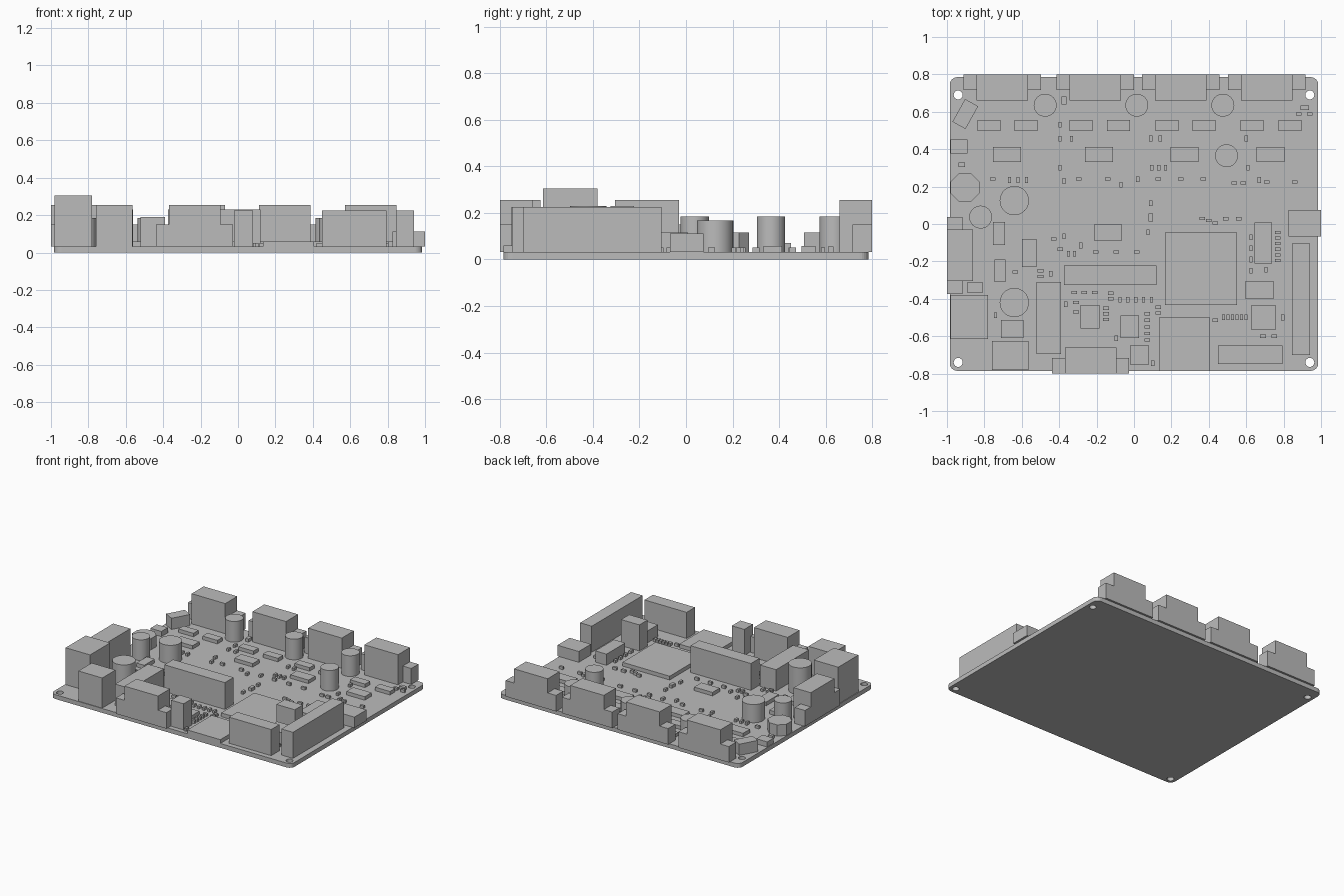
import bpy, bmesh, math
from mathutils import Matrix, Vector

cube = bpy.data.objects.get("Cube")
if cube:
    bpy.data.objects.remove(cube, do_unlink=True)

BOARD_TOP = 0.032

# single plain grey for the whole assembly
grey = bpy.data.materials.new("plain_grey")
grey.use_nodes = True
grey.diffuse_color = (0.5, 0.5, 0.5, 1)
grey.node_tree.nodes["Principled BSDF"].inputs["Base Color"].default_value = grey.diffuse_color


def finish(name, bm):
    mesh = bpy.data.meshes.new(name)
    bm.to_mesh(mesh)
    bm.free()
    mesh.materials.append(grey)
    obj = bpy.data.objects.new(name, mesh)
    bpy.context.collection.objects.link(obj)
    return obj


def add_block(bm, x, y, width, depth, top, bottom=BOARD_TOP):
    place = Matrix.Translation((x, y, (top + bottom) / 2))
    scale = Matrix.Diagonal((width, depth, top - bottom, 1))
    return bmesh.ops.create_cube(bm, size=1, matrix=place @ scale)["verts"]


def block(name, x, y, width, depth, top):
    bm = bmesh.new()
    add_block(bm, x, y, width, depth, top)
    return finish(name, bm)


def span(name, left, right, front, back, top):
    return block(name, (left + right) / 2, (front + back) / 2, right - left, back - front, top)


def cylinder(name, x, y, radius, top, sides=40, bottom=BOARD_TOP, turn=0):
    bm = bmesh.new()
    place = Matrix.Translation((x, y, (top + bottom) / 2)) @ Matrix.Rotation(turn, 4, "Z")
    bmesh.ops.create_cone(bm, cap_ends=True, segments=sides, radius1=radius,
                          radius2=radius, depth=top - bottom, matrix=place)
    if sides > 8:
        for face in bm.faces:
            face.smooth = abs(face.normal.z) < 0.5
        for edge in bm.edges:
            edge.smooth = edge.calc_face_angle(0) < 0.6
    return finish(name, bm)


def connector(name, x, y, angle):
    """Tall housing with low wings; the origin is on its outer face."""
    bm = bmesh.new()
    add_block(bm, 0, -0.07, 0.275, 0.14, 0.255)
    for side in (-1, 1):
        add_block(bm, side * 0.172, -0.042, 0.069, 0.084, 0.15)
    obj = finish(name, bm)
    obj.location = (x, y, 0)
    obj.rotation_euler.z = angle


def tiny_row(name, x, y, count=1, step_x=0.0, step_y=0.0, flat=False):
    """A run of very small surface parts."""
    bm = bmesh.new()
    width, depth = (0.03, 0.017) if flat else (0.017, 0.03)
    for i in range(count):
        add_block(bm, x + i * step_x, y + i * step_y, width, depth, 0.052)
    finish(name, bm)


# circuit board with rounded corners and four drilled holes
bm = bmesh.new()
add_block(bm, 0, 0, 1.97, 1.57, BOARD_TOP, 0)
upright = [e for e in bm.edges if abs((e.verts[0].co - e.verts[1].co).z) > 0.01]
bmesh.ops.bevel(bm, geom=upright, offset=0.04, segments=6, affect="EDGES", profile=0.5)
board = finish("circuit_board", bm)
for x in (-0.94, 0.94):
    for y in (-0.74, 0.69):
        cutter = cylinder("hole_cutter", x, y, 0.024, 0.1, 24, -0.1)
        cutter.hide_render = True
        cut = board.modifiers.new("hole", "BOOLEAN")
        cut.object, cut.solver = cutter, "EXACT"
        bpy.context.view_layer.objects.active = board
        bpy.ops.object.modifier_apply(modifier=cut.name)
        bpy.data.objects.remove(cutter, do_unlink=True)

# edge connectors
for i, x in enumerate((-0.704, -0.207, 0.25, 0.71)):
    connector(f"rear_connector_{i}", x, 0.8, 0)
connector("front_connector", -0.232, -0.8, math.pi)
connector("side_connector", -1, -0.168, math.pi / 2)

# tall sockets, headers and jacks
span("corner_jack", -0.98, -0.78, -0.615, -0.38, 0.305)
span("front_jack", -0.76, -0.565, -0.78, -0.625, 0.255)
span("upright_header", -0.52, -0.39, -0.695, -0.31, 0.19)
span("middle_header", -0.375, 0.12, -0.325, -0.223, 0.23)
span("small_front_header", -0.022, 0.08, -0.75, -0.65, 0.225)
span("wide_front_header", 0.45, 0.795, -0.748, -0.65, 0.225)
span("long_side_header", 0.845, 0.94, -0.7, -0.105, 0.225)
span("tall_inner_header", 0.595, 0.745, -0.4, -0.305, 0.225)
span("square_inner_block", 0.625, 0.76, -0.565, -0.435, 0.12)
span("narrow_inner_block", 0.645, 0.737, -0.21, 0.008, 0.115)
span("left_side_socket", 0.825, 1.0, -0.068, 0.075, 0.112)

# low packages
span("card_slot", 0.135, 0.405, -0.785, -0.5, 0.06)
span("main_processor", 0.165, 0.552, -0.433, -0.045, 0.06)
for i, x in enumerate((-0.775, -0.578, -0.283, -0.083, 0.176, 0.374, 0.63, 0.834)):
    block(f"rear_diode_{i}", x, 0.527, 0.123, 0.06, 0.058)
for i, x in enumerate((-0.68, -0.187, 0.27, 0.73)):
    block(f"driver_chip_{i}", x, 0.372, 0.15, 0.08, 0.058)
block("center_chip", -0.14, -0.045, 0.15, 0.085, 0.058)
block("memory_chip", -0.235, -0.495, 0.1, 0.125, 0.058)
block("clock_chip", -0.023, -0.55, 0.1, 0.12, 0.058)
block("power_chip", -0.65, -0.562, 0.12, 0.095, 0.06)
block("upper_diode", -0.722, -0.05, 0.065, 0.123, 0.06)
block("lower_diode", -0.717, -0.25, 0.06, 0.118, 0.06)
block("regulator", -0.56, -0.155, 0.08, 0.15, 0.06)
block("edge_fuse", -0.85, -0.34, 0.085, 0.055, 0.06)
block("edge_resistor", -0.936, 0.414, 0.09, 0.075, 0.07)
tilted = block("tilted_block", 0, 0, 0.08, 0.139, 0.115)
tilted.location = Vector((-0.902, 0.588, 0))
tilted.rotation_euler.z = math.radians(-29)

# capacitors and the eight-sided coil
cylinder("large_capacitor_front", -0.64, -0.42, 0.078, 0.23)
cylinder("large_capacitor_rear", -0.64, 0.125, 0.078, 0.167)
for i, (x, y) in enumerate(((-0.475, 0.635), (0.015, 0.635), (0.475, 0.635),
                            (0.495, 0.365), (-0.82, 0.037))):
    cylinder(f"small_capacitor_{i}", x, y, 0.061, 0.185)
cylinder("coil", -0.904, 0.195, 0.083, 0.115, 8, turn=math.pi / 8)

# tiny parts: rear half
block("rear_tiny_block", -0.375, 0.66, 0.026, 0.042, 0.055)
tiny_row("rear_left_tiny", -0.395, 0.455, count=2, step_y=0.075)
tiny_row("rear_left_tiny_single", -0.335, 0.455)
tiny_row("rear_mid_tiny", 0.09, 0.457, count=2, step_x=0.05)
tiny_row("rear_right_tiny", 0.6, 0.457)
tiny_row("rear_corner_tiny", 0.88, 0.588, count=2, step_x=0.06, flat=True)
block("rear_corner_block", 0.913, 0.622, 0.045, 0.024, 0.055)
block("left_edge_tiny", -0.92, 0.317, 0.035, 0.024, 0.055)
tiny_row("channel_a_tiny", -0.665, 0.235, count=3, step_x=0.045)
tiny_row("channel_a_flat", -0.755, 0.24, flat=True)
tiny_row("channel_b_tiny", -0.395, 0.3, count=2, step_x=0.02, step_y=-0.07)
tiny_row("channel_b_flat", -0.295, 0.24, count=2, step_x=0.155, flat=True)
tiny_row("channel_b_end", -0.07, 0.21, count=2, step_x=0.09, step_y=0.03)
tiny_row("channel_c_tiny", 0.095, 0.3, count=3, step_x=0.037)
tiny_row("channel_c_flat", 0.13, 0.24, count=3, step_x=0.12, flat=True)
tiny_row("channel_d_tiny", 0.61, 0.3, count=2, step_x=0.06, step_y=-0.065)
tiny_row("channel_d_flat", 0.535, 0.22, count=2, step_x=0.05, flat=True)
tiny_row("channel_d_end", 0.71, 0.225, count=2, step_x=0.15, flat=True)

# tiny parts: central band
block("center_tiny_block", 0.09, 0.034, 0.025, 0.042, 0.055)
tiny_row("center_tiny", 0.075, -0.045, count=2, step_x=0.015, step_y=0.155)
tiny_row("center_flat", 0.365, 0.03, count=3, step_x=0.035, step_y=-0.012, flat=True)
tiny_row("center_flat_right", 0.49, 0.028, count=2, step_x=0.07, flat=True)
tiny_row("center_left_flat", -0.43, -0.08, count=2, step_x=0.035, step_y=-0.055, flat=True)
tiny_row("center_left_tiny", -0.375, -0.065)
tiny_row("center_lower_tiny", -0.35, -0.16, count=2, step_x=0.032)
tiny_row("center_lower_single", -0.285, -0.115)
tiny_row("center_lower_flat", -0.205, -0.15, count=3, step_x=0.11, flat=True)
tiny_row("inner_right_tiny", 0.625, -0.07, count=4, step_y=-0.06)
tiny_row("outer_right_flat", 0.768, -0.045, count=6, step_y=-0.03, flat=True)
tiny_row("right_low_tiny", 0.705, -0.245)
tiny_row("left_low_flat", -0.5, -0.25, count=2, flat=True, step_y=-0.03)
tiny_row("left_low_tiny", -0.445, -0.265)
tiny_row("far_left_flat", -0.635, -0.257, flat=True)

# tiny parts: front half
tiny_row("front_flat_row", -0.32, -0.367, count=3, step_x=0.055, flat=True)
tiny_row("front_flat_pair", -0.125, -0.37, count=2, step_y=-0.03, flat=True)
tiny_row("front_tiny_row", -0.075, -0.405, count=5, step_x=0.042)
tiny_row("front_left_tiny", -0.365, -0.43)
tiny_row("front_left_flat", -0.31, -0.42, count=2, step_y=-0.05, flat=True)
tiny_row("front_mid_flat", -0.15, -0.45, count=3, step_y=-0.03, flat=True)
tiny_row("front_column", 0.07, -0.48, count=5, step_y=-0.035, flat=True)
tiny_row("front_column_pair", 0.13, -0.445, count=2, step_y=-0.03, flat=True)
tiny_row("front_low_tiny", -0.095, -0.61, count=2, step_x=0.195, step_y=-0.135)
tiny_row("front_right_row", 0.478, -0.498, count=6, step_x=0.024)
tiny_row("front_right_flat", 0.435, -0.515, flat=True)
tiny_row("front_right_pair", 0.69, -0.6, count=2, step_x=0.06, flat=True)
tiny_row("front_right_tiny", 0.795, -0.5)
tiny_row("front_far_left_tiny", -0.74, -0.487)
